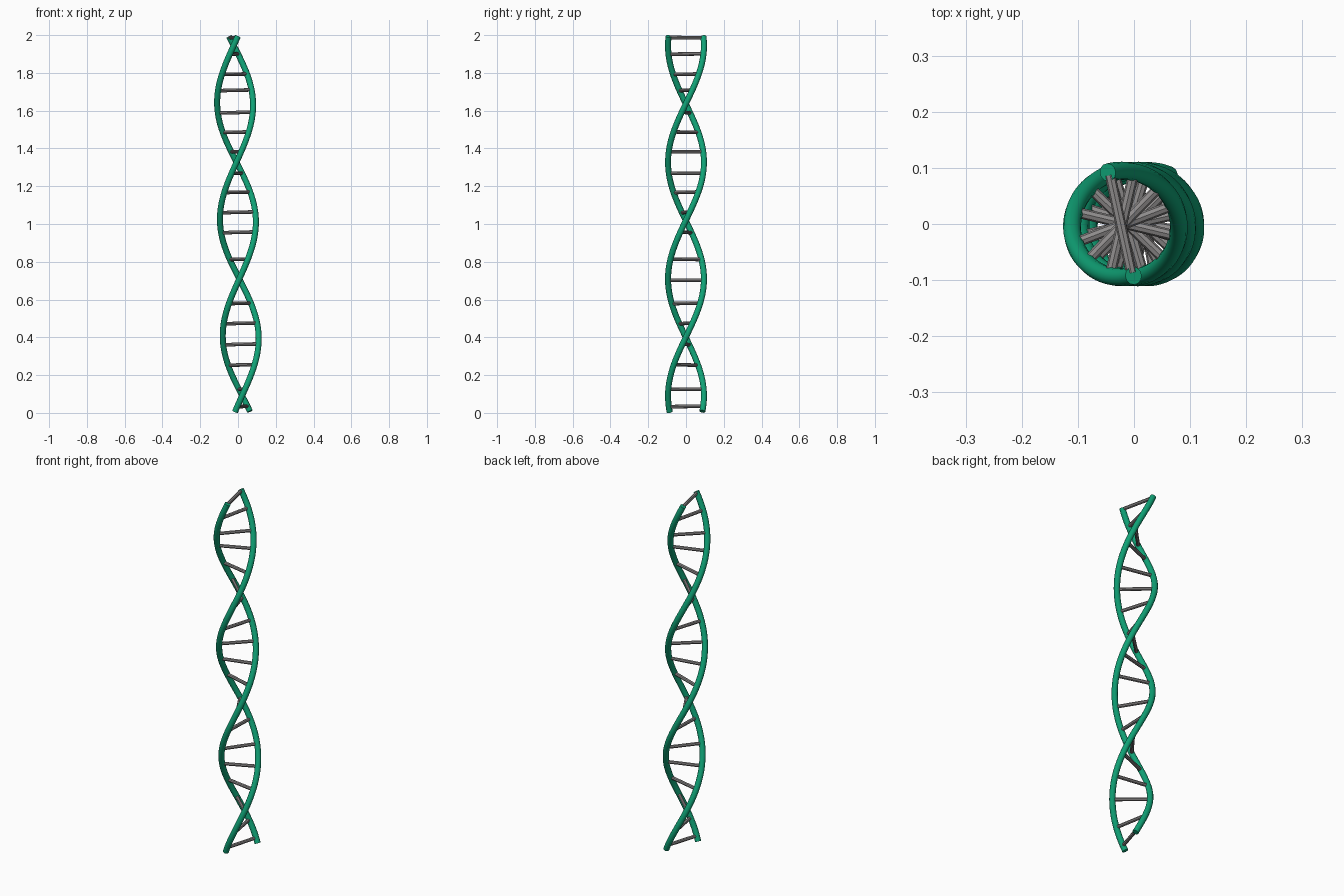
import bpy, math
from mathutils import Vector

if "Cube" in bpy.data.objects:
    bpy.data.objects.remove(bpy.data.objects["Cube"])

HALF_TURN = 0.618     # height of half a turn
RADIUS = 0.095        # helix radius
TUBE = 0.016          # strand thickness
ROD = 0.0095          # rung thickness
LEAN = -0.024         # slight lean of the axis in x


def material(name, rgb):
    m = bpy.data.materials.new(name)
    m.diffuse_color = (*rgb, 1)
    m.use_nodes = True
    m.node_tree.nodes["Principled BSDF"].inputs["Base Color"].default_value = m.diffuse_color
    return m


green = material("green", (0.005, 0.36, 0.18))
grey = material("grey", (0.27, 0.26, 0.26))


def helix_point(z, phase, r=RADIUS):
    a = math.pi / 2 + (z - 1.945) * math.pi / HALF_TURN + phase
    x = r * math.cos(a)
    return Vector((LEAN * (z - 1) + x, r * math.sin(a), z - LEAN * x))


def tube(name, points, radius, mat, sides):
    curve = bpy.data.curves.new(name, 'CURVE')
    curve.dimensions = '3D'
    curve.bevel_depth = radius
    curve.bevel_resolution = sides // 4 - 2
    curve.use_fill_caps = True
    spline = curve.splines.new('POLY')
    spline.points.add(len(points) - 1)
    for p, co in zip(spline.points, points):
        p.co = (*co, 1)
    ob = bpy.data.objects.new(name, curve)
    bpy.context.collection.objects.link(ob)
    bpy.ops.object.select_all(action='DESELECT')
    ob.select_set(True)
    bpy.context.view_layer.objects.active = ob
    bpy.ops.object.convert(target='MESH')
    ob = bpy.context.view_layer.objects.active
    ob.data.materials.clear()
    ob.data.materials.append(mat)
    bpy.ops.object.shade_smooth_by_angle(angle=math.radians(40))


# two opposite strands
N = 150
for name, phase in (("strand_a", 0), ("strand_b", math.pi)):
    pts = [helix_point(0.007 + 1.986 * i / N, phase) for i in range(N + 1)]
    tube(name, pts, TUBE, green, 24)

# rungs joining the strands
rungs = [0.034, 0.125, 0.254, 0.363, 0.474, 0.58, 0.702, 0.813, 0.956, 1.062,
         1.168, 1.269, 1.383, 1.486, 1.59, 1.708, 1.793, 1.90, 1.987]
for i, z in enumerate(rungs):
    ends = [helix_point(z, p, RADIUS - 0.006) for p in (0, math.pi)]
    tube(f"rung_{i + 1}", ends, ROD, grey, 16)
